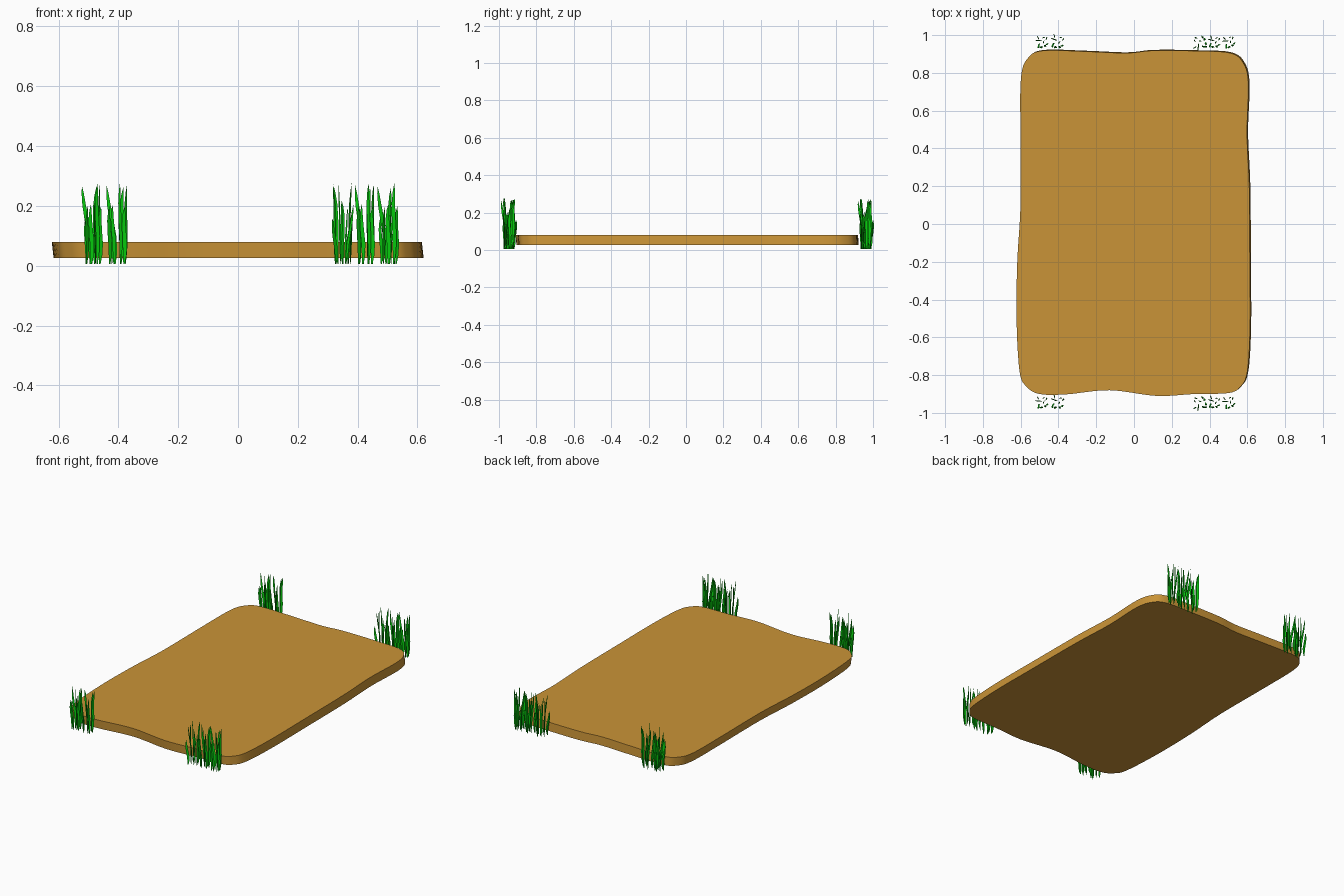
import bpy, bmesh, math
from mathutils import Vector, Matrix

if "Cube" in bpy.data.objects:
    bpy.data.objects.remove(bpy.data.objects["Cube"])


def material(name, rgb):
    m = bpy.data.materials.new(name)
    m.diffuse_color = (*rgb, 1)
    m.use_nodes = True
    m.node_tree.nodes["Principled BSDF"].inputs["Base Color"].default_value = m.diffuse_color
    return m


EARTH = material("ochre earth", (0.59, 0.295, 0.038))
GREEN = material("grass green", (0.002, 0.60, 0.004))


def make_object(name, bm, mat):
    bmesh.ops.recalc_face_normals(bm, faces=bm.faces)
    me = bpy.data.meshes.new(name)
    bm.to_mesh(me)
    bm.free()
    me.materials.append(mat)
    ob = bpy.data.objects.new(name, me)
    bpy.context.collection.objects.link(ob)
    bpy.context.view_layer.objects.active = ob
    ob.select_set(True)
    bpy.ops.object.shade_smooth_by_angle(angle=math.radians(40))
    ob.select_set(False)
    return ob


def smooth_loop(pts, steps):
    """Closed Catmull-Rom curve through the points."""
    out, n = [], len(pts)
    for i in range(n):
        a, b, c, d = (Vector(pts[(i + k) % n]) for k in (-1, 0, 1, 2))
        for s in range(steps):
            t = s / steps
            out.append(0.5 * (2 * b + (c - a) * t + (2 * a - 5 * b + 4 * c - d) * t * t
                              + (3 * b - a - 3 * c + d) * t ** 3))
    return out


# Ground slab: wavy rounded rectangle, slightly skewed in thickness
OUTLINE = [(-0.606, -0.78), (-0.57, -0.86), (-0.50, -0.9), (-0.36, -0.902), (-0.13, -0.88),
           (0.12, -0.91), (0.32, -0.9), (0.50, -0.895), (0.565, -0.86), (0.60, -0.78),
           (0.614, -0.55), (0.613, -0.2), (0.61, 0.2), (0.598, 0.48), (0.606, 0.74),
           (0.58, 0.85), (0.51, 0.905), (0.33, 0.916), (0.10, 0.918), (-0.04, 0.905),
           (-0.25, 0.913), (-0.48, 0.918), (-0.56, 0.88), (-0.598, 0.78),
           (-0.602, 0.5), (-0.601, 0.1), (-0.618, -0.2), (-0.622, -0.5)]
bm = bmesh.new()
loop = smooth_loop(OUTLINE, 5)
top = [bm.verts.new((p.x, p.y, 0.08)) for p in loop]
low = [bm.verts.new((p.x + 0.006, p.y + 0.004, 0.026)) for p in loop]
bm.faces.new(top)
bm.faces.new(low[::-1])
for i in range(len(loop)):
    j = (i + 1) % len(loop)
    bm.faces.new((low[i], low[j], top[j], top[i]))
make_object("ground_slab", bm, EARTH)


# Grass blades: base x, base y, tip x, tip y, height, facing angle in degrees
BLADES = [(-0.008, 0.008, -0.036, 0.014, 0.268, 10),
          (0.015, -0.014, 0.016, -0.024, 0.278, -30),
          (0.022, 0.016, 0.024, 0.030, 0.272, 60),
          (0.006, 0.024, 0.012, 0.030, 0.262, 20),
          (-0.004, -0.020, -0.006, -0.030, 0.205, -15),
          (-0.020, -0.010, -0.016, -0.028, 0.20, 45),
          (0.010, 0.002, 0.006, 0.006, 0.22, 80),
          (0.024, -0.006, 0.028, -0.012, 0.20, 15),
          (-0.022, 0.022, -0.024, 0.032, 0.16, -50)]
PROFILE = [(0, 0.3), (0.15, 0.8), (0.35, 1.0), (0.55, 0.95), (0.75, 0.8), (0.9, 0.5)]


def add_blade(bm, bx, by, tx, ty, height, angle):
    base, tip = Vector((bx, by, 0.006)), Vector((tx, ty, height))
    a = math.radians(angle)
    across = Vector((math.cos(a), math.sin(a), 0))
    out = Vector((-math.sin(a), math.cos(a), 0))
    rings = []
    for t, w in PROFILE:
        c = base.lerp(tip, t)
        # the stem stays upright first and leans out near the tip
        lean = t ** 1.6
        c.x, c.y = bx + (tx - bx) * lean, by + (ty - by) * lean
        c += across * 0.003 * math.sin(t * 6.3)
        rings.append([bm.verts.new(c + across * 0.0075 * w),
                      bm.verts.new(c + out * 0.004 * w),
                      bm.verts.new(c - across * 0.0075 * w)])
    end = bm.verts.new(tip)
    bm.faces.new(rings[0])
    for r, s in zip(rings, rings[1:]):
        for i in range(3):
            j = (i + 1) % 3
            bm.faces.new((r[i], r[j], s[j], s[i]))
    for i in range(3):
        bm.faces.new((rings[-1][i], rings[-1][(i + 1) % 3], end))


# Grass tufts along both short ends: x position, turn and spread
TUFTS = [(-0.486, 0, 1.0), (-0.405, -15, 1.1), (0.353, 90, 1.15),
         (0.425, -10, 1.0), (0.504, 8, 1.0)]
for side, cy in (("front", -0.948), ("back", 0.960)):
    for n, (cx, turn, spread) in enumerate(TUFTS, 1):
        bm = bmesh.new()
        for bx, by, tx, ty, height, angle in BLADES:
            add_blade(bm, bx * spread, by * spread, tx * spread, ty * spread, height, angle)
        bm.transform(Matrix.Translation((cx, cy, 0)) @ Matrix.Rotation(math.radians(turn), 4, 'Z'))
        make_object(f"{side}_grass_tuft_{n}", bm, GREEN)
